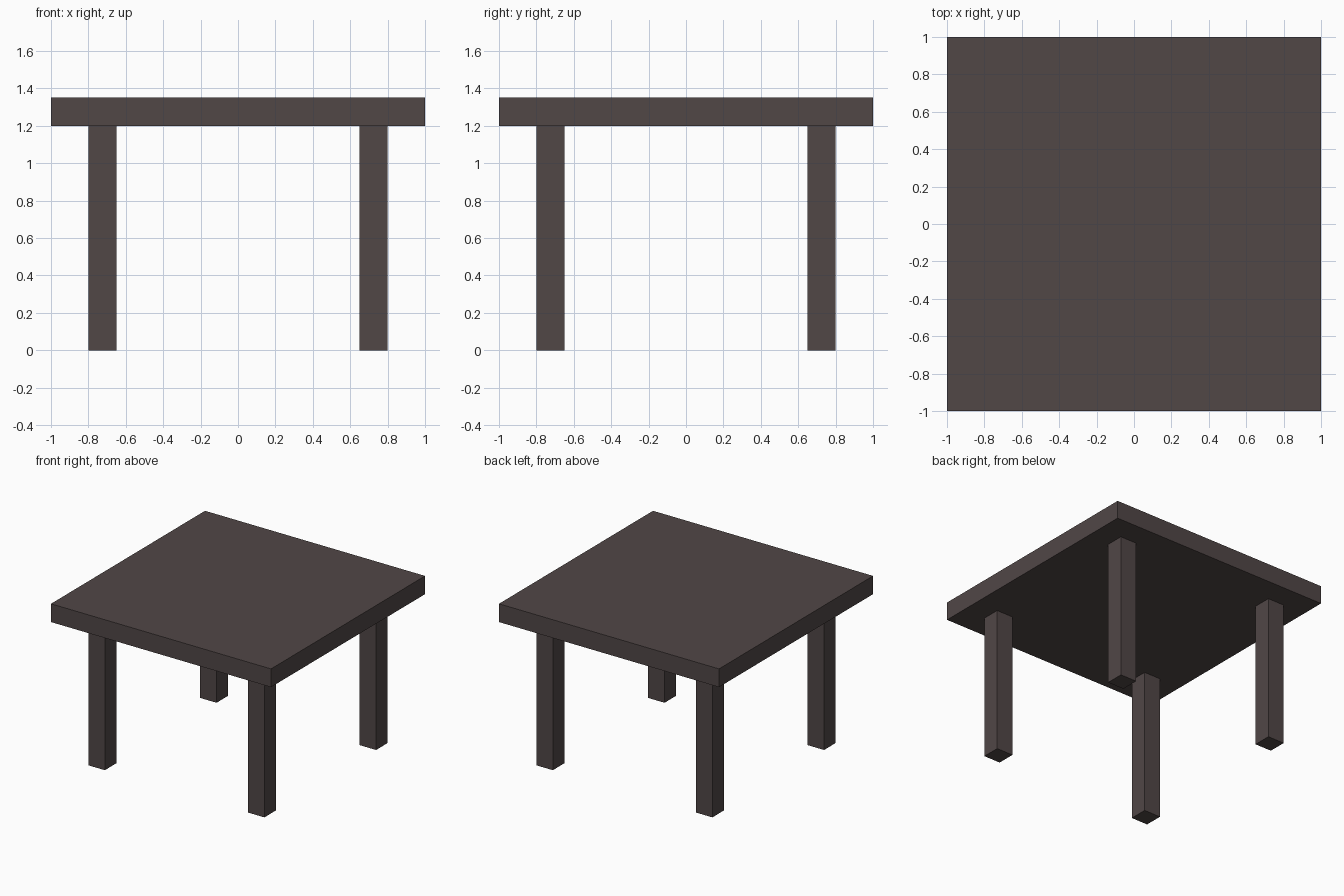
import bpy

if "Cube" in bpy.data.objects:
    bpy.data.objects.remove(bpy.data.objects["Cube"])

# Dark brown wood for the whole table
wood = bpy.data.materials.new("dark_brown_wood")
wood.diffuse_color = (0.082, 0.063, 0.062, 1.0)
wood.use_nodes = True
wood.node_tree.nodes["Principled BSDF"].inputs["Base Color"].default_value = wood.diffuse_color


def box(name, centre, size):
    bpy.ops.mesh.primitive_cube_add(size=1, location=centre)
    obj = bpy.context.object
    obj.name = name
    obj.scale = size
    bpy.ops.object.transform_apply(location=False, rotation=False, scale=True)
    obj.data.materials.append(wood)
    return obj


LEG_HEIGHT = 1.2
LEG_WIDTH = 0.15
LEG_OFFSET = 0.725
TOP_THICKNESS = 0.15

# Square table top
box("table_top", (0, 0, LEG_HEIGHT + TOP_THICKNESS / 2), (2, 2, TOP_THICKNESS))

# Four square legs, inset from the corners
for y_name, y in (("front", -1), ("back", 1)):
    for x_name, x in (("left", -1), ("right", 1)):
        box(f"{y_name}_{x_name}_leg",
            (x * LEG_OFFSET, y * LEG_OFFSET, LEG_HEIGHT / 2),
            (LEG_WIDTH, LEG_WIDTH, LEG_HEIGHT))
